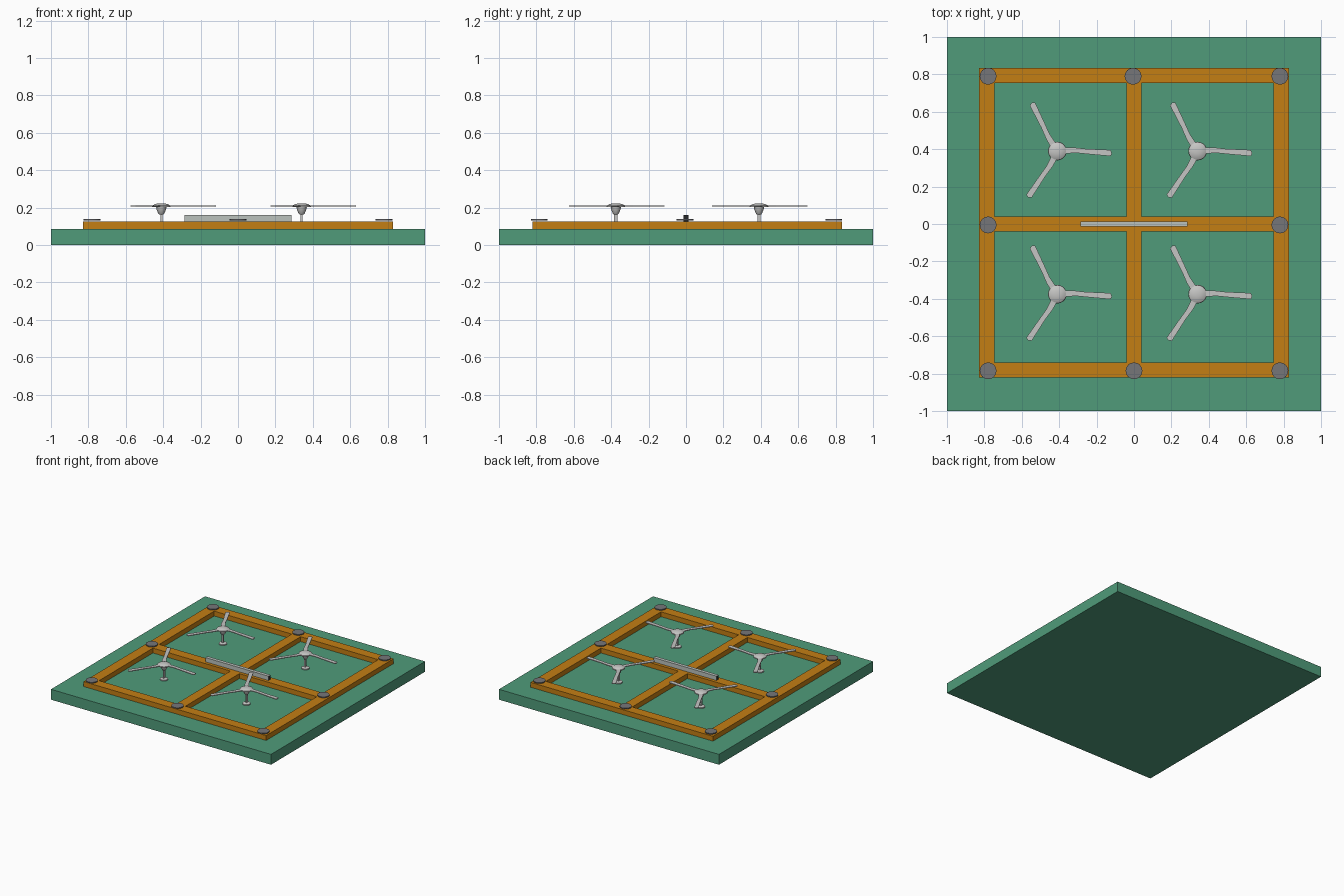
import bpy
import bmesh
from math import radians
from mathutils import Matrix

cube = bpy.data.objects.get("Cube")
if cube:
    bpy.data.objects.remove(cube, do_unlink=True)


def material(name, r, g, b):
    m = bpy.data.materials.new(name)
    m.use_nodes = True
    m.diffuse_color = (r, g, b, 1)
    m.node_tree.nodes["Principled BSDF"].inputs["Base Color"].default_value = (r, g, b, 1)
    return m


GREEN = material("green", 0.08, 0.33, 0.195)
ORANGE = material("orange", 0.55, 0.21, 0.007)
PALE = material("pale grey", 0.56, 0.56, 0.55)
GLASS = material("light grey", 0.5, 0.54, 0.51)
GREY = material("mid grey", 0.18, 0.18, 0.19)
DARK = material("dark grey", 0.02, 0.02, 0.022)


def finish(bm, name, mats, smooth=False):
    bmesh.ops.recalc_face_normals(bm, faces=bm.faces)
    mesh = bpy.data.meshes.new(name)
    bm.to_mesh(mesh)
    bm.free()
    for m in mats:
        mesh.materials.append(m)
    obj = bpy.data.objects.new(name, mesh)
    bpy.context.collection.objects.link(obj)
    if smooth:
        bpy.ops.object.select_all(action='DESELECT')
        obj.select_set(True)
        bpy.context.view_layer.objects.active = obj
        bpy.ops.object.shade_smooth_by_angle(angle=radians(35))
    return obj


def box(bm, x0, x1, y0, y1, z0, z1):
    place = (Matrix.Translation(((x0 + x1) / 2, (y0 + y1) / 2, (z0 + z1) / 2))
             @ Matrix.Diagonal((x1 - x0, y1 - y0, z1 - z0, 1)))
    bmesh.ops.create_cube(bm, size=1, matrix=place)


def lathe(bm, profile, x, y, sides):
    """Stack of rings (radius, height), capped at both ends."""
    rings = []
    for r, z in profile:
        ring = bmesh.ops.create_circle(
            bm, segments=sides, radius=r, matrix=Matrix.Translation((x, y, z)))
        rings.append(ring["verts"])
    for a, b in zip(rings, rings[1:]):
        for i in range(sides):
            j = (i + 1) % sides
            bm.faces.new((a[i], a[j], b[j], b[i]))
    bm.faces.new(rings[0])
    bm.faces.new(rings[-1])


# Base slab
bm = bmesh.new()
box(bm, -1, 1, -1, 1, 0, 0.085)
finish(bm, "base_slab", [GREEN])

# Frame: full-length side beams, cross beams between them, split middle beam
FLOOR, TOP = 0.085, 0.125
OUT, INN, HALF = 0.83, 0.745, 0.04
BACK, FRONT = 0.835, -0.82
beams = {
    "left_beam": (INN, OUT, FRONT, BACK),
    "right_beam": (-OUT, -INN, FRONT, BACK),
    "back_beam": (-INN, INN, BACK - 0.08, BACK),
    "front_beam": (-INN, INN, FRONT, FRONT + 0.08),
    "cross_beam": (-INN, INN, -HALF, HALF),
    "middle_beam_back": (-HALF, HALF, HALF, BACK - 0.08),
    "middle_beam_front": (-HALF, HALF, FRONT + 0.08, -HALF),
}
for name, span in beams.items():
    bm = bmesh.new()
    box(bm, *span, FLOOR, TOP)
    finish(bm, name, [ORANGE])

# Round pads at the corners and beam ends
pads = [(x, y) for x in (-0.78, 0.78) for y in (-0.785, -0.005, 0.79)]
pads += [(0, -0.785), (-0.005, 0.79)]
for i, (x, y) in enumerate(pads):
    bm = bmesh.new()
    lathe(bm, [(0.045, 0.131), (0.045, 0.139)], x, y, 16)
    finish(bm, f"pad_{i + 1}", [GREY], True)

# Centre rail with dark end faces
bm = bmesh.new()
box(bm, -0.287, 0.287, -0.014, 0.014, TOP, 0.16)
bm.normal_update()
for f in bm.faces:
    if abs(f.normal.x) > 0.9:
        f.material_index = 1
finish(bm, "centre_rail", [GLASS, DARK])

# Rotors: foot, post, cup, domed hub and three blades
BLADE = [(0, 0.018), (0.08, 0.02), (0.15, 0.012), (0.285, 0.006), (0.292, -0.012),
         (0.285, -0.027), (0.18, -0.018), (0.1, -0.01), (0, -0.016)]


def rotor(tag, x, y):
    bm = bmesh.new()
    lathe(bm, [(0.03, FLOOR), (0.03, 0.093), (0.02, 0.098)], x, y, 16)
    finish(bm, tag + "_foot", [PALE], True)

    bm = bmesh.new()
    box(bm, x - 0.005, x + 0.005, y - 0.009, y + 0.009, 0.09, 0.17)
    finish(bm, tag + "_post", [PALE])

    bm = bmesh.new()
    lathe(bm, [(0.011, 0.163), (0.017, 0.17), (0.025, 0.19), (0.028, 0.204)], x, y, 16)
    finish(bm, tag + "_cup", [PALE], True)

    bm = bmesh.new()
    lathe(bm, [(0.05, 0.204), (0.048, 0.211), (0.036, 0.218), (0.016, 0.223)], x, y, 20)
    finish(bm, tag + "_hub", [PALE], True)

    bm = bmesh.new()
    for k in range(3):
        place = Matrix.Translation((x, y, 0)) @ Matrix.Rotation(radians(120 * k), 4, 'Z')
        verts = [bm.verts.new((px, py, 0.206)) for px, py in BLADE]
        face = bm.faces.new(verts)
        new = bmesh.ops.extrude_face_region(bm, geom=[face])["geom"]
        top = [v for v in new if isinstance(v, bmesh.types.BMVert)]
        bmesh.ops.translate(bm, verts=top, vec=(0, 0, 0.006))
        bmesh.ops.transform(bm, matrix=place, verts=verts + top)
    finish(bm, tag + "_blades", [PALE])


for side, x in (("right", -0.41), ("left", 0.34)):
    for end, y in (("front", -0.375), ("back", 0.39)):
        rotor(f"{end}_{side}_rotor", x, y)
